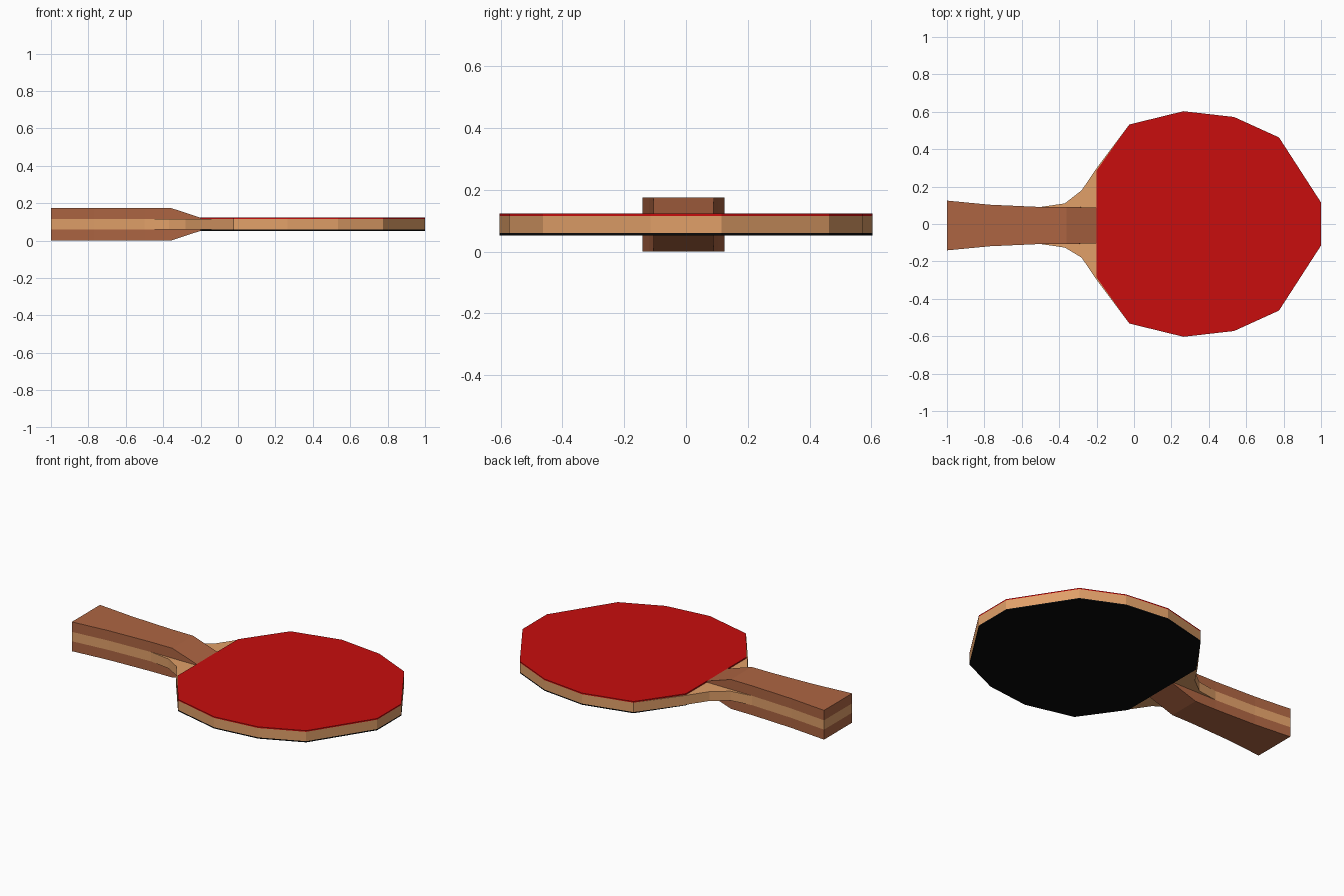
import bpy, bmesh

if "Cube" in bpy.data.objects:
    bpy.data.objects.remove(bpy.data.objects["Cube"])

MID = 0.0875     # height of the paddle's middle plane
SHIFT = -0.008   # handle sits slightly off the centre line


def material(name, rgb):
    mat = bpy.data.materials.new(name)
    mat.diffuse_color = (*rgb, 1)
    mat.use_nodes = True
    mat.node_tree.nodes["Principled BSDF"].inputs["Base Color"].default_value = mat.diffuse_color
    return mat


def mirrored(half, shift=0.0):
    """Closed outline from a half profile of (x, half width), tip to tail."""
    return ([(x, y + shift) for x, y in half]
            + [(x, -y + shift) for x, y in reversed(half)])


def slab(name, outline, low, high, mat):
    """Solid between two height functions of x, over a flat outline."""
    bm = bmesh.new()
    bottom = [bm.verts.new((x, y, low(x))) for x, y in outline]
    top = [bm.verts.new((x, y, high(x))) for x, y in outline]
    n = len(outline)
    # cap with strips across the width so bent surfaces stay planar
    for i in range(n // 2 - 1):
        j = n - 1 - i
        for ring in (bottom, top):
            bm.faces.new((ring[i], ring[i + 1], ring[j - 1], ring[j]))
    for i in range(n):
        k = (i + 1) % n
        bm.faces.new((bottom[i], bottom[k], top[k], top[i]))
    bmesh.ops.recalc_face_normals(bm, faces=bm.faces)
    bmesh.ops.dissolve_limit(bm, angle_limit=0.01, verts=bm.verts, edges=bm.edges)
    mesh = bpy.data.meshes.new(name)
    bm.to_mesh(mesh)
    bm.free()
    mesh.materials.append(mat)
    obj = bpy.data.objects.new(name, mesh)
    bpy.context.collection.objects.link(obj)
    return obj


wood = material("light_wood", (0.75, 0.35, 0.14))
grip = material("grip_wood", (0.42, 0.13, 0.055))
red = material("red_rubber", (0.58, 0.004, 0.004))
black = material("black_rubber", (0.003, 0.003, 0.003))

# Half profiles: blade head, neck and flared handle
head = [(1.0, 0.115), (0.775, 0.463), (0.535, 0.572), (0.265, 0.603), (-0.025, 0.532)]
neck = [(-0.2, 0.298), (-0.28, 0.18)]
handle = [(-0.5, 0.099), (-0.77, 0.111), (-1.0, 0.133)]

# Wooden core running through blade and handle
core = mirrored(head + neck)
half = len(core) // 2
tail = mirrored([(-0.37, 0.118)] + handle, SHIFT)
core = core[:half] + tail + core[half:]
slab("blade_core", core, lambda x: MID - 0.028, lambda x: MID + 0.028, wood)

# Rubber sheets on both sides
sheet = mirrored(head + [(-0.2, 0.286)])
slab("top_rubber", sheet, lambda x: MID + 0.028, lambda x: MID + 0.035, red)
slab("bottom_rubber", sheet, lambda x: MID - 0.035, lambda x: MID - 0.028, black)

# Handle grips, sloping down toward the blade
scale = mirrored([(-0.2, 0.097), (-0.36, 0.098)] + handle, SHIFT)
for name, s in (("top_grip", 1), ("bottom_grip", -1)):
    slab(name, scale, lambda x: MID + s * 0.028,
         lambda x: MID + s * (0.035 if x > -0.3 else 0.0875), grip)
